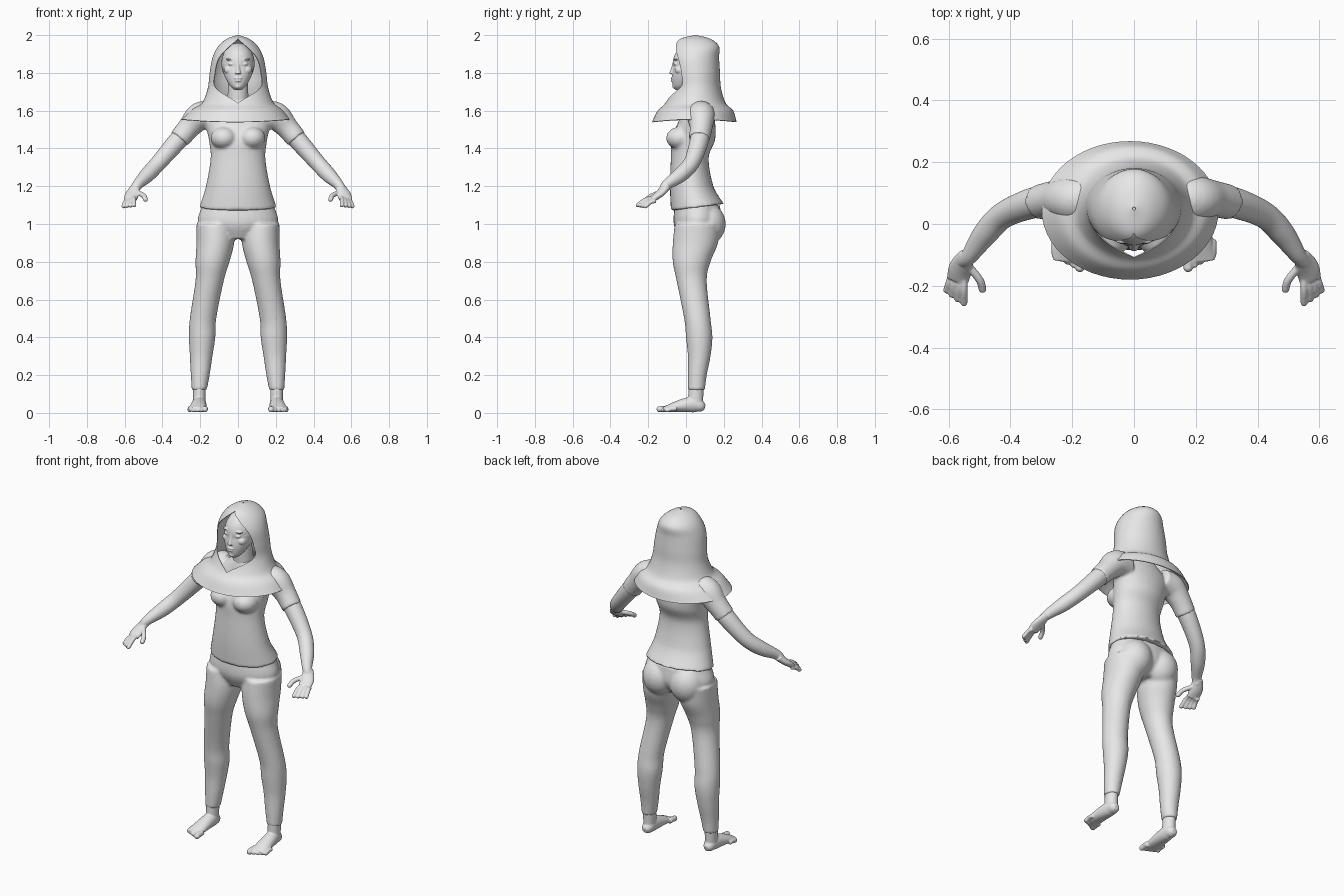
import bpy, bmesh, math
from mathutils import Vector, Matrix

cube = bpy.data.objects.get("Cube")
if cube:
    bpy.data.objects.remove(cube, do_unlink=True)

grey = bpy.data.materials.new("plain_grey")
grey.use_nodes = True
colour = (0.8, 0.8, 0.8, 1)
grey.diffuse_color = colour
for node in grey.node_tree.nodes:
    if node.type == 'BSDF_PRINCIPLED':
        node.inputs["Base Color"].default_value = colour


def smooth_path(rows, steps=6):
    """Catmull-Rom interpolation of rows of numbers."""
    rows = [Vector(row) for row in rows]
    rows = [rows[0] * 2 - rows[1], *rows, rows[-1] * 2 - rows[-2]]
    path = []
    for before, start, end, after in zip(rows, rows[1:], rows[2:], rows[3:]):
        for k in range(steps):
            t = k / steps
            path.append(start + (end - before) * t / 2
                        + (before - start * 2.5 + end * 2 - after / 2) * t ** 2
                        + (start * 3 - before - end * 3 + after) * t ** 3 / 2)
    return path + [rows[-2]]


def loft(bm, rows, along=False, sides=32):
    """Closed loft of rows (x, y, z, width[, depth]); level, or square to the path."""
    path = smooth_path([(*row[:4], row[-1]) for row in rows])
    rings = []
    for i, (x, y, z, width, depth) in enumerate(path):
        across, forward = Vector((1, 0, 0)), Vector((0, 1, 0))
        if along:
            ahead = path[min(i + 1, len(path) - 1)]
            behind = path[max(i - 1, 0)]
            direction = Vector(ahead[:3]) - Vector(behind[:3])
            across = direction.cross(Vector((0, 0, 1))).normalized()
            forward = across.cross(direction).normalized()
        ring = []
        for k in range(sides):
            angle = math.tau * k / sides
            offset = across * width * math.cos(angle) + forward * depth * math.sin(angle)
            ring.append(bm.verts.new(Vector((x, y, z)) + offset))
        rings.append(ring)
    for low, high in zip(rings, rings[1:]):
        for k in range(sides):
            n = (k + 1) % sides
            bm.faces.new((low[k], low[n], high[n], high[k]))
    bm.faces.new(rings[0])
    bm.faces.new(rings[-1])


def ball(bm, centre, radii):
    matrix = Matrix.Translation(centre) @ Matrix.Diagonal((*radii, 1))
    bmesh.ops.create_uvsphere(bm, u_segments=32, v_segments=20, radius=1, matrix=matrix)


def digit(bm, points, radius):
    """A round-ended finger or toe."""
    loft(bm, [(*point, radius) for point in points], along=True, sides=14)
    ball(bm, points[-1], (radius, radius, radius))


def finish(name, bm):
    bmesh.ops.recalc_face_normals(bm, faces=bm.faces)
    mesh = bpy.data.meshes.new(name)
    bm.to_mesh(mesh)
    bm.free()
    mesh.materials.append(grey)
    for polygon in mesh.polygons:
        polygon.use_smooth = True
    part = bpy.data.objects.new(name, mesh)
    bpy.context.collection.objects.link(part)
    return part


def finish_skin(name, bm, voxel):
    """Mirror the half and fuse its overlapping volumes into one soft surface."""
    part = finish(name, bm)
    part.modifiers.new("mirror", 'MIRROR').use_mirror_merge = False
    fuse = part.modifiers.new("fuse", 'REMESH')
    fuse.mode = 'VOXEL'
    fuse.voxel_size = voxel
    fuse.use_smooth_shade = True
    soften = part.modifiers.new("soften", 'SMOOTH')
    soften.factor = 0.5
    soften.iterations = 3


# Trousers: pelvis, buttock and leg
bm = bmesh.new()
loft(bm, [(0, .06, 1.1, .19, .12), (0, .06, 1, .21, .125), (0, .05, .92, .1, .08)])
ball(bm, (.09, .11, 1), (.1, .1, .11))
loft(bm, [(.12, .06, 1, .1, .12), (.12, .05, .9, .1, .12), (.135, .03, .8, .09, .1),
          (.15, .03, .7, .075, .08), (.185, .06, .5, .07, .07), (.19, .07, .4, .07, .07),
          (.195, .07, .3, .06, .06), (.2, .06, .2, .05, .05), (.205, .055, .12, .04, .045)])
finish_skin("trousers", bm, .009)

# Shirt: trunk, bust and short sleeve
bm = bmesh.new()
loft(bm, [(0, .06, 1.07, .205, .14), (0, .03, 1.2, .17, .115), (0, .02, 1.35, .145, .1),
          (0, .04, 1.45, .155, .115), (0, .06, 1.57, .17, .09), (0, .06, 1.67, .06, .06)])
ball(bm, (.075, -.03, 1.455), (.07, .075, .06))
loft(bm, [(.12, .08, 1.58, .07), (.2, .08, 1.57, .075), (.26, .08, 1.51, .06),
          (.31, .07, 1.45, .056)], along=True)
for vert in bm.verts:  # hem rises towards the back
    if vert.co.z < 1.2:
        vert.co.z += (vert.co.y + .08) * (1.2 - vert.co.z)
finish_skin("shirt", bm, .009)

# Arms and hands
bm = bmesh.new()
loft(bm, [(.24, .08, 1.53, .05), (.32, .07, 1.44, .05), (.42, .03, 1.325, .043),
          (.48, -.03, 1.26, .04), (.53, -.1, 1.21, .028), (.55, -.12, 1.18, .024)], along=True)
loft(bm, [(.54, -.1, 1.2, .026, .022), (.56, -.14, 1.16, .038, .02),
          (.57, -.18, 1.13, .036, .016)], along=True)
for i in range(4):
    base = Vector((.55, -.175, 1.14)) + Vector((.013, .005, -.006)) * i
    reach = Vector((math.sin(i / 10), -math.cos(i / 10), -.5)) * (.08 - .008 * i)
    knuckle = base + reach / 2 + Vector((0, 0, .008))
    digit(bm, [base, knuckle, base + reach], .0115)
digit(bm, [(.54, -.13, 1.17), (.5, -.18, 1.15), (.49, -.21, 1.13)], .013)
finish_skin("arms_and_hands", bm, .004)

# Feet
bm = bmesh.new()
loft(bm, [(.205, .055, .18, .035, .04), (.205, .05, .04, .033, .04)])
loft(bm, [(.205, .1, .03, .015), (.205, .08, .035, .03), (.205, .04, .045, .037, .042),
          (.21, -.04, .035, .043, .031), (.215, -.12, .018, .046, .013)], along=True)
for i in range(5):
    radius = .012 if i else .016
    x, tip = .175 + .02 * i, -.14 + .01 * i
    digit(bm, [(x, tip + .05, .022), (x, tip + .025, .022), (x, tip, radius + .003)], radius)
finish_skin("feet", bm, .004)

# Head: skull, jaw, neck, nose, then brow, eye, cheek, lips and chin
bm = bmesh.new()
ball(bm, (0, .04, 1.85), (.088, .11, .108))
loft(bm, [(0, -.035, 1.71, .02), (0, -.025, 1.735, .045), (0, 0, 1.79, .074), (0, .02, 1.85, .085)])
loft(bm, [(0, .06, 1.58, .06), (0, .04, 1.78, .05)])
loft(bm, [(0, -.06, 1.865, .008), (0, -.067, 1.83, .01), (0, -.074, 1.795, .016)])
for centre, radii in (((.037, -.05, 1.872), (.026, .014, .007)),
                      ((.036, -.053, 1.847), (.017, .013, .009)),
                      ((.046, -.033, 1.815), (.028, .027, .024)),
                      ((0, -.068, 1.772), (.024, .013, .007)),
                      ((0, -.067, 1.759), (.02, .013, .008)),
                      ((0, -.055, 1.73), (.02, .018, .016))):
    ball(bm, centre, radii)
finish_skin("head", bm, .003)

# Hood and shoulder cape: height, centre y, half width, half depth, half opening
profile = [(2, .05, .005, .005, 0), (1.98, .05, .06, .08, 0), (1.94, .055, .106, .12, .045),
           (1.88, .045, .135, .13, .1), (1.8, .05, .15, .13, .122), (1.72, .055, .16, .13, .118),
           (1.64, .05, .19, .16, 0), (1.6, .05, .24, .2, 0), (1.54, .044, .286, .224, 0)]
bm = bmesh.new()
columns, rings = 56, []
for z, y, width, depth, opening in smooth_path(profile):
    start = math.asin(min(max(opening, 0) / width, .95))
    drop = max(0, 1.64 - z)
    ring = []
    for k in range(columns + 1):
        angle = start + (math.tau - 2 * start) * k / columns
        side, front = math.sin(angle), math.cos(angle)
        # the cape hangs a little to one side and rides up over the shoulders
        ring.append(bm.verts.new((width * side - drop / 8, y - depth * front,
                                  z + drop * side ** 2 / 7)))
    rings.append(ring)
for high, low in zip(rings, rings[1:]):
    for k in range(columns):
        bm.faces.new((high[k], low[k], low[k + 1], high[k + 1]))
bmesh.ops.remove_doubles(bm, verts=bm.verts, dist=.0001)
hood = finish("hood_and_cape", bm)
cloth = hood.modifiers.new("cloth", 'SOLIDIFY')
cloth.thickness = .004
cloth.offset = -1
hood.modifiers.new("crisp_rim", 'EDGE_SPLIT').split_angle = math.radians(50)
